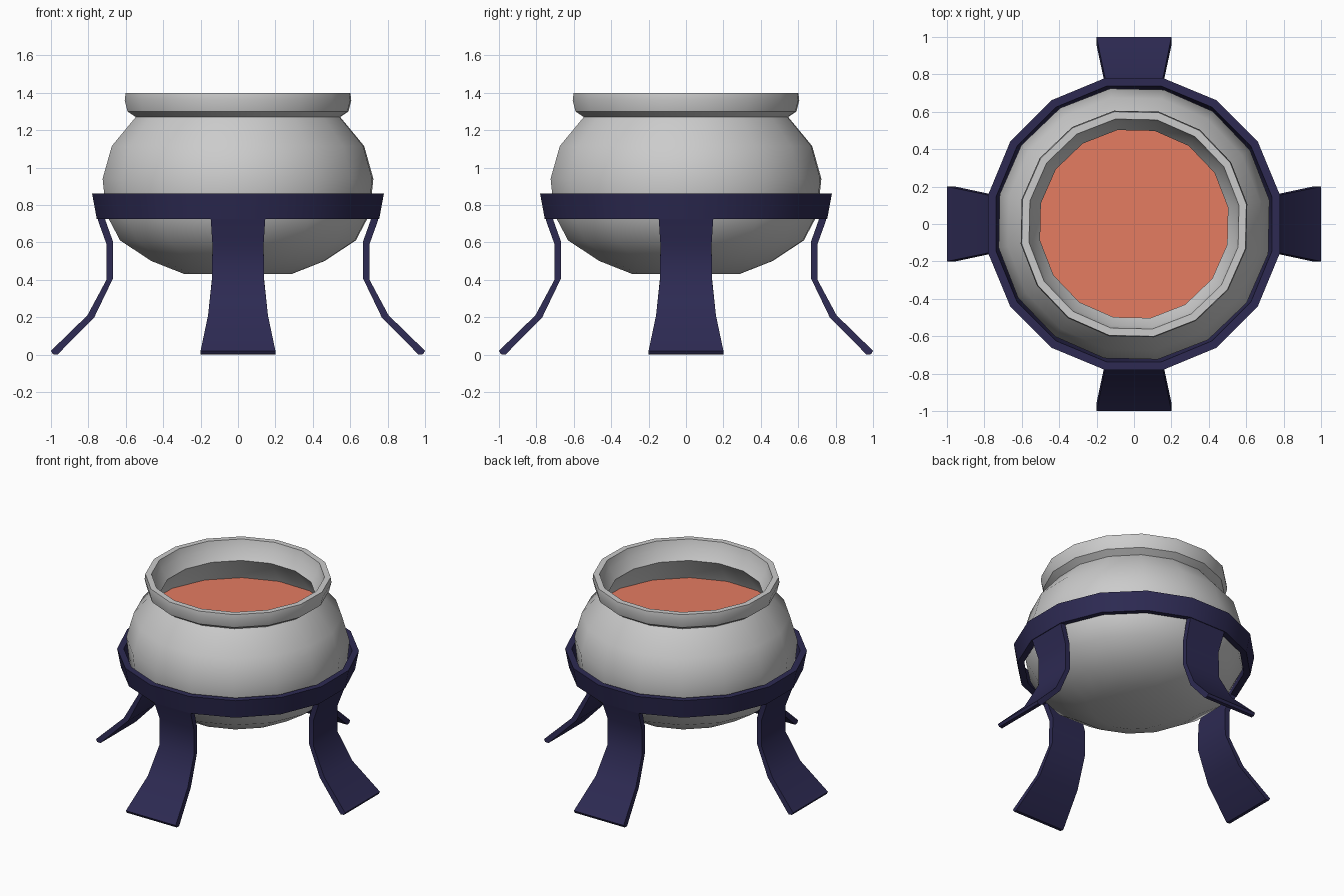
import bpy, bmesh, math
from mathutils import Matrix

if "Cube" in bpy.data.objects:
    bpy.data.objects.remove(bpy.data.objects["Cube"])

SIDES = 16


def material(name, rgb):
    m = bpy.data.materials.new(name)
    m.diffuse_color = (*rgb, 1)
    m.use_nodes = True
    m.node_tree.nodes["Principled BSDF"].inputs["Base Color"].default_value = m.diffuse_color
    return m


def finish(bm, name, mat=None, angle=None):
    bmesh.ops.recalc_face_normals(bm, faces=bm.faces)
    me = bpy.data.meshes.new(name)
    bm.to_mesh(me)
    bm.free()
    ob = bpy.data.objects.new(name, me)
    bpy.context.collection.objects.link(ob)
    if mat:
        me.materials.append(mat)
    if angle:
        bpy.ops.object.select_all(action='DESELECT')
        ob.select_set(True)
        bpy.context.view_layer.objects.active = ob
        bpy.ops.object.shade_smooth_by_angle(angle=math.radians(angle))
    return ob


def lathe(name, profile, offset, closed=False, mat=None, angle=None):
    """Revolve (radius, z) points; open profiles get capped at both ends."""
    bm = bmesh.new()
    rings = []
    for r, z in profile:
        rings.append([bm.verts.new((r * math.cos(a), r * math.sin(a), z))
                      for a in (offset + 2 * math.pi * i / SIDES for i in range(SIDES))])
    pairs = list(zip(rings, rings[1:]))
    if closed:
        pairs.append((rings[-1], rings[0]))
    else:
        bm.faces.new(rings[0])
        bm.faces.new(rings[-1])
    for a, b in pairs:
        for i in range(SIDES):
            j = (i + 1) % SIDES
            bm.faces.new((a[i], a[j], b[j], b[i]))
    return finish(bm, name, mat, angle)


navy = material("dark_iron", (0.026, 0.023, 0.085))
orange = material("orange_liquid", (0.78, 0.2, 0.12))

# Pot: outer wall, rolled rim, inner wall and floor
lathe("pot", [
    (0.29, 0.43), (0.47, 0.50), (0.64, 0.61), (0.715, 0.75), (0.735, 0.94),
    (0.685, 1.115), (0.555, 1.27), (0.60, 1.30), (0.615, 1.36), (0.61, 1.398),
    (0.57, 1.398), (0.555, 1.34), (0.51, 1.27), (0.635, 1.10), (0.685, 0.94),
    (0.665, 0.76), (0.60, 0.645), (0.45, 0.55), (0.28, 0.48)],
    math.radians(10), angle=40)

# Liquid surface just below the neck
lathe("liquid", [(0.64, 1.07), (0.64, 1.085)], math.radians(10), mat=orange)

# Support band, one flat side facing each leg
k = 1 / math.cos(math.pi / SIDES)
lathe("support_ring", [(0.755 * k, 0.725), (0.78 * k, 0.86), (0.737 * k, 0.86), (0.712 * k, 0.73)],
      math.pi / SIDES, closed=True, mat=navy, angle=35)

# Legs: (outer distance, z, inner distance, z, half width)
LEG = [(0.755, 0.76, 0.72, 0.76, 0.15), (0.748, 0.715, 0.708, 0.715, 0.145),
       (0.703, 0.59, 0.667, 0.60, 0.137), (0.703, 0.40, 0.667, 0.41, 0.139),
       (0.805, 0.21, 0.768, 0.20, 0.16), (1.00, 0.02, 0.955, 0.01, 0.20),
       (0.99, 0.002, 0.965, 0.0, 0.20)]
for n, name in enumerate(("right_leg", "back_leg", "left_leg", "front_leg")):
    bm = bmesh.new()
    loops = [[bm.verts.new(p) for p in ((xo, -w, zo), (xo, w, zo), (xi, w, zi), (xi, -w, zi))]
             for xo, zo, xi, zi, w in LEG]
    bm.faces.new(loops[0])
    bm.faces.new(loops[-1])
    for a, b in zip(loops, loops[1:]):
        for i in range(4):
            j = (i + 1) % 4
            bm.faces.new((a[i], a[j], b[j], b[i]))
    bmesh.ops.transform(bm, matrix=Matrix.Rotation(n * math.pi / 2, 4, 'Z'), verts=bm.verts)
    finish(bm, name, navy, 35)
